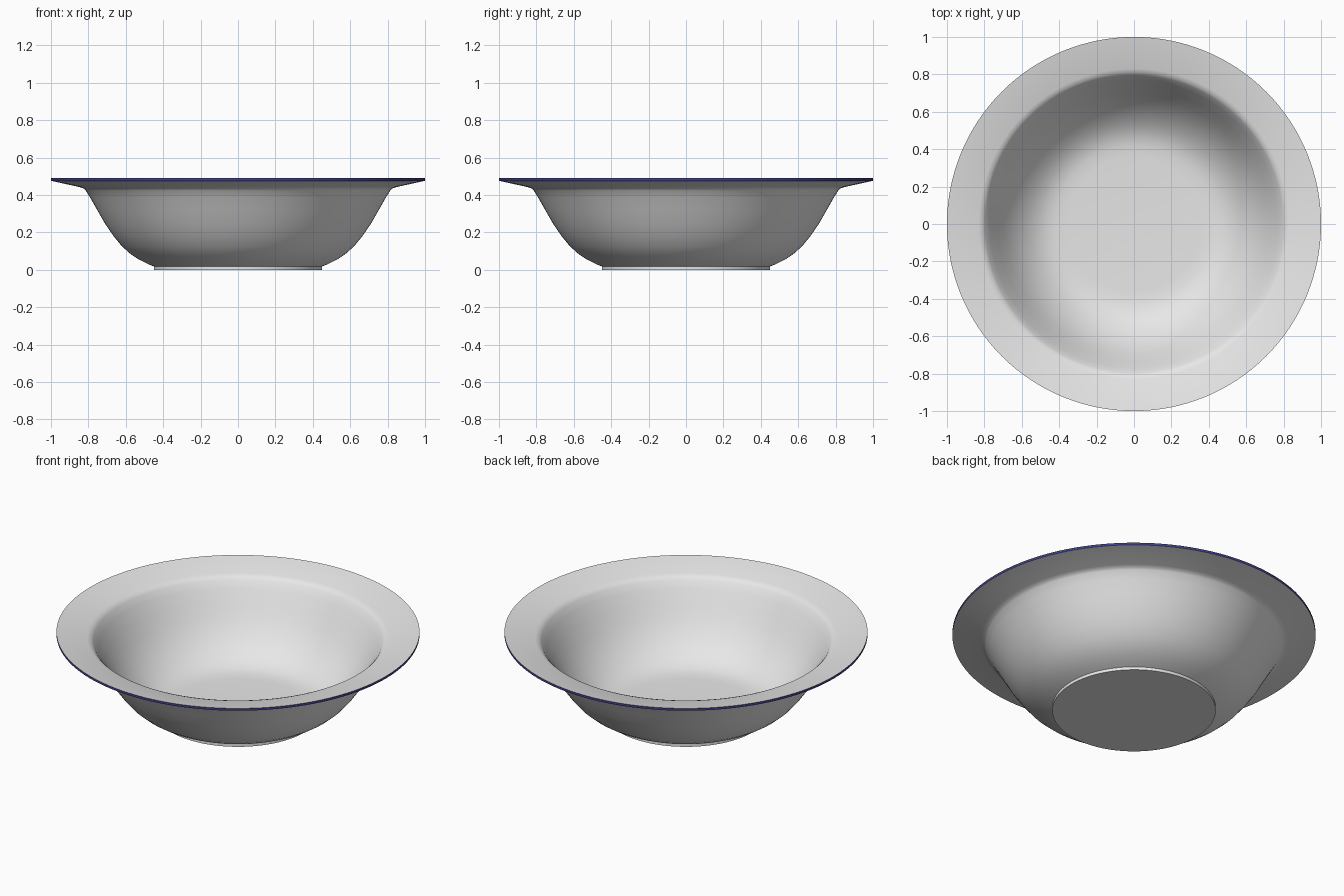
import bpy, bmesh, math

if "Cube" in bpy.data.objects:
    bpy.data.objects.remove(bpy.data.objects["Cube"])

SEGMENTS = 128


def material(name, rgb):
    m = bpy.data.materials.new(name)
    m.diffuse_color = (*rgb, 1)
    m.use_nodes = True
    m.node_tree.nodes["Principled BSDF"].inputs["Base Color"].default_value = m.diffuse_color
    return m


def lathe(name, profile, mat, closed=False):
    """Spin a list of (radius, height) points around z."""
    bm = bmesh.new()
    rings = []
    for r, z in profile:
        if r == 0:
            rings.append([bm.verts.new((0, 0, z))] * SEGMENTS)
        else:
            rings.append([bm.verts.new((r * math.cos(a), r * math.sin(a), z))
                          for a in (2 * math.pi * i / SEGMENTS for i in range(SEGMENTS))])
    for lower, upper in zip(rings, rings[1:]):
        for i in range(SEGMENTS):
            j = (i + 1) % SEGMENTS
            corners = list(dict.fromkeys((lower[i], lower[j], upper[j], upper[i])))
            bm.faces.new(corners)
    mesh = bpy.data.meshes.new(name)
    bm.to_mesh(mesh)
    bm.free()
    mesh.materials.append(mat)
    obj = bpy.data.objects.new(name, mesh)
    bpy.context.collection.objects.link(obj)
    bpy.context.view_layer.objects.active = obj
    obj.select_set(True)
    bpy.ops.object.shade_smooth_by_angle(angle=math.radians(35))
    obj.select_set(False)
    return obj


enamel = material("white enamel", (0.8, 0.8, 0.8))
blue = material("navy blue", (0.05, 0.05, 0.25))

# Bowl: foot, outer wall and rim underside
outside = [(0, 0), (0.45, 0), (0.45, 0.018), (0.48, 0.03), (0.53, 0.055), (0.575, 0.085),
           (0.62, 0.125), (0.665, 0.18), (0.71, 0.245), (0.75, 0.315), (0.79, 0.385),
           (0.815, 0.425), (0.825, 0.435), (0.845, 0.442), (1.0, 0.476)]
# Rim top, inner wall and floor
inside = [(1.0, 0.49), (0.83, 0.457), (0.81, 0.45), (0.795, 0.435), (0.77, 0.395),
          (0.73, 0.325), (0.69, 0.255), (0.645, 0.19), (0.60, 0.14), (0.555, 0.1),
          (0.51, 0.07), (0.465, 0.05), (0.42, 0.04), (0.36, 0.036), (0, 0.035)]
lathe("bowl_outside", outside, enamel)
lathe("bowl_inside", inside[::-1], enamel).data.flip_normals()

# Painted edge of the rim
lathe("rim_edge", [(1.0, 0.476), (1.0, 0.49)], blue)
